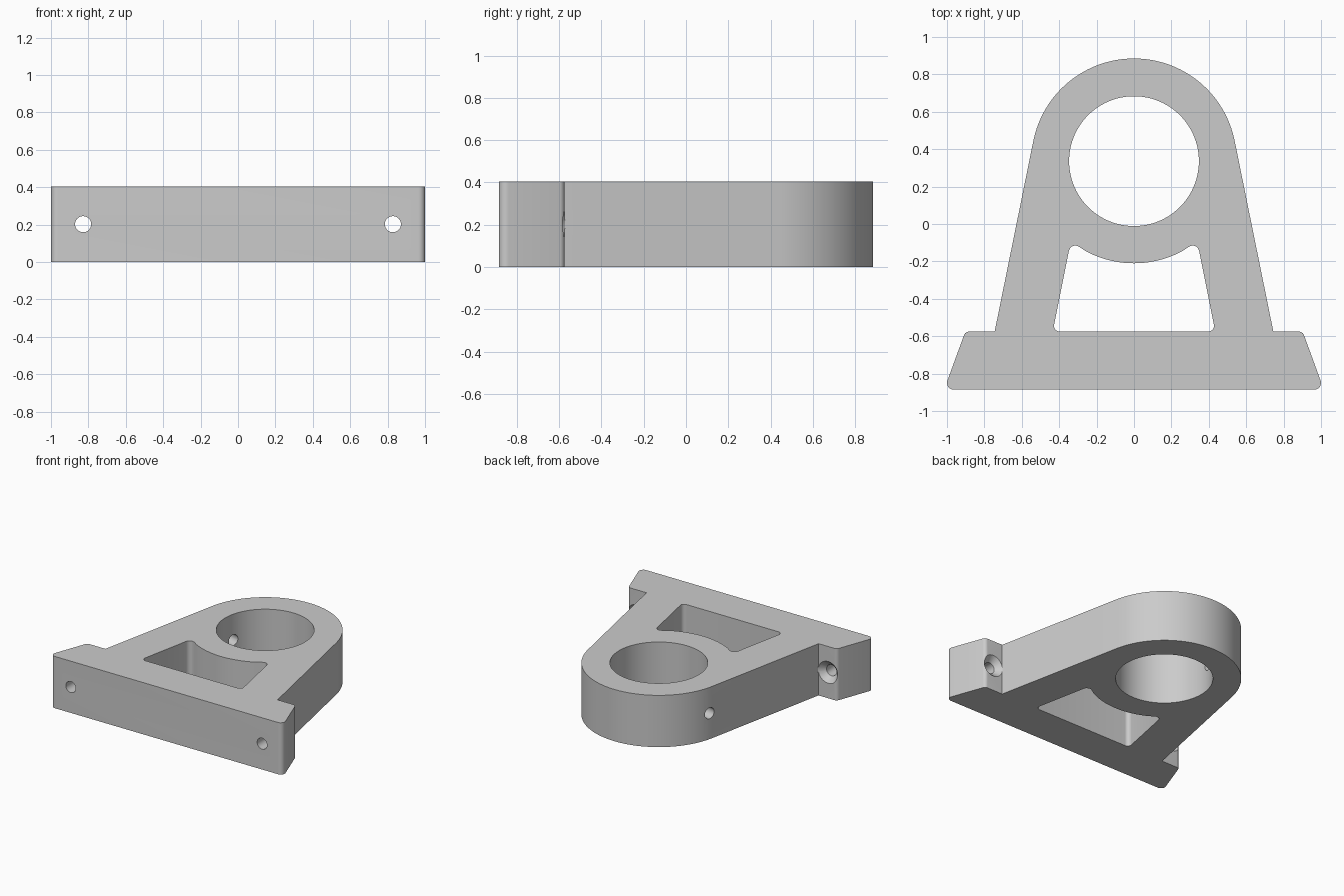
import bpy, bmesh
from math import sin, cos, tan, radians
from mathutils import Vector

cube = bpy.data.objects.get("Cube")
if cube:
    bpy.data.objects.remove(cube, do_unlink=True)

HEIGHT = 0.405
MID = HEIGHT / 2
CENTRE = Vector((0, 0.336, 0))
OUTER_R, BORE_R = 0.549, 0.347

metal = bpy.data.materials.new("plain grey")
metal.use_nodes = True
grey = (0.6, 0.6, 0.6, 1)
metal.diffuse_color = grey
metal.node_tree.nodes["Principled BSDF"].inputs["Base Color"].default_value = grey


def arc(radius, start, end, steps):
    """Unfilleted corners on a circle round the bore axis, angles in degrees."""
    angles = [radians(start + (end - start) * i / steps) for i in range(steps + 1)]
    return [(radius * cos(a), CENTRE.y + radius * sin(a), 0) for a in angles]


def mirrored(half):
    return half + [(-x, y, r) for x, y, r in reversed(half) if abs(x) > 1e-5]


def rounded(corners, steps=8):
    """Replace each (x, y, radius) corner by a fillet arc."""
    points = []
    for i, (x, y, r) in enumerate(corners):
        p = Vector((x, y))
        if r == 0:
            points.append(p)
            continue
        a = (Vector(corners[i - 1][:2]) - p).normalized()
        b = (Vector(corners[(i + 1) % len(corners)][:2]) - p).normalized()
        half = a.angle(b) / 2
        middle = p + (a + b).normalized() * r / sin(half)
        first = p + a * r / tan(half) - middle
        last = p + b * r / tan(half) - middle
        points += [middle + first.slerp(last, k / steps).normalized() * r
                   for k in range(steps + 1)]
    return points


def prism(name, points, bottom, top):
    bm = bmesh.new()
    face = bm.faces.new([bm.verts.new((p[0], p[1], bottom)) for p in points])
    side = bmesh.ops.extrude_face_region(bm, geom=[face])
    moved = [v for v in side["geom"] if isinstance(v, bmesh.types.BMVert)]
    bmesh.ops.translate(bm, verts=moved, vec=(0, 0, top - bottom))
    bmesh.ops.recalc_face_normals(bm, faces=bm.faces)
    mesh = bpy.data.meshes.new(name)
    bm.to_mesh(mesh)
    bm.free()
    obj = bpy.data.objects.new(name, mesh)
    bpy.context.collection.objects.link(obj)
    return obj


def drill(name, start, end, r1, r2):
    """Round cutter from start to end."""
    start, end = Vector(start), Vector(end)
    axis = end - start
    bpy.ops.mesh.primitive_cone_add(vertices=32, radius1=r1, radius2=r2,
                                    depth=axis.length, location=(start + end) / 2)
    obj = bpy.context.object
    obj.name = name
    obj.rotation_euler = axis.to_track_quat('Z', 'Y').to_euler()
    return obj


# Bracket body: foot with sloped ears, tapering legs and rounded head
body = prism("bracket_body", rounded(mirrored(
    [(1.015, -0.885, 0.035), (0.902, -0.575, 0.03), (0.745, -0.575, 0)]
    + arc(OUTER_R, 11.4, 90, 32))), 0, HEIGHT)
body.data.materials.append(metal)

# Bore and window between the legs
cutters = [
    prism("bore_cutter", arc(BORE_R, 0, 357, 119), -0.1, HEIGHT + 0.1),
    prism("window_cutter", rounded(mirrored(
        [(0.4345, -0.575, 0.03), (0.338, -0.093, 0.035)]
        + arc(OUTER_R - 0.003, -62, -90, 10))), -0.1, HEIGHT + 0.1),
]

# Countersunk mounting holes through both ears
for side in (-1, 1):
    x = side * 0.828
    cutters.append(drill("mounting_hole_cutter", (x, -1, MID), (x, -0.5, MID), 0.043, 0.043))
    cutters.append(drill("countersink_cutter", (x, -0.62, MID), (x, -0.572, MID), 0.04, 0.088))

# Radial set screw hole through one side of the head
out = Vector((cos(radians(166)), sin(radians(166)), 0))
hub = CENTRE + Vector((0, 0, MID))
cutters.append(drill("set_screw_cutter", hub + out * 0.2, hub + out * 0.75, 0.043, 0.043))

for cutter in cutters:
    cutter.hide_render = True
    cut = body.modifiers.new(cutter.name, 'BOOLEAN')
    cut.operation = 'DIFFERENCE'
    cut.solver = 'EXACT'
    cut.object = cutter

# Keep the cut result and drop the cutters
bpy.context.view_layer.update()
graph = bpy.context.evaluated_depsgraph_get()
result = bpy.data.meshes.new_from_object(body.evaluated_get(graph))
body.modifiers.clear()
body.data = result
for cutter in cutters:
    bpy.data.objects.remove(cutter, do_unlink=True)
result.materials.clear()
result.materials.append(metal)
for poly in result.polygons:
    poly.material_index = 0

bpy.ops.object.select_all(action='DESELECT')
body.select_set(True)
bpy.context.view_layer.objects.active = body
bpy.ops.object.shade_smooth_by_angle(angle=radians(30))
